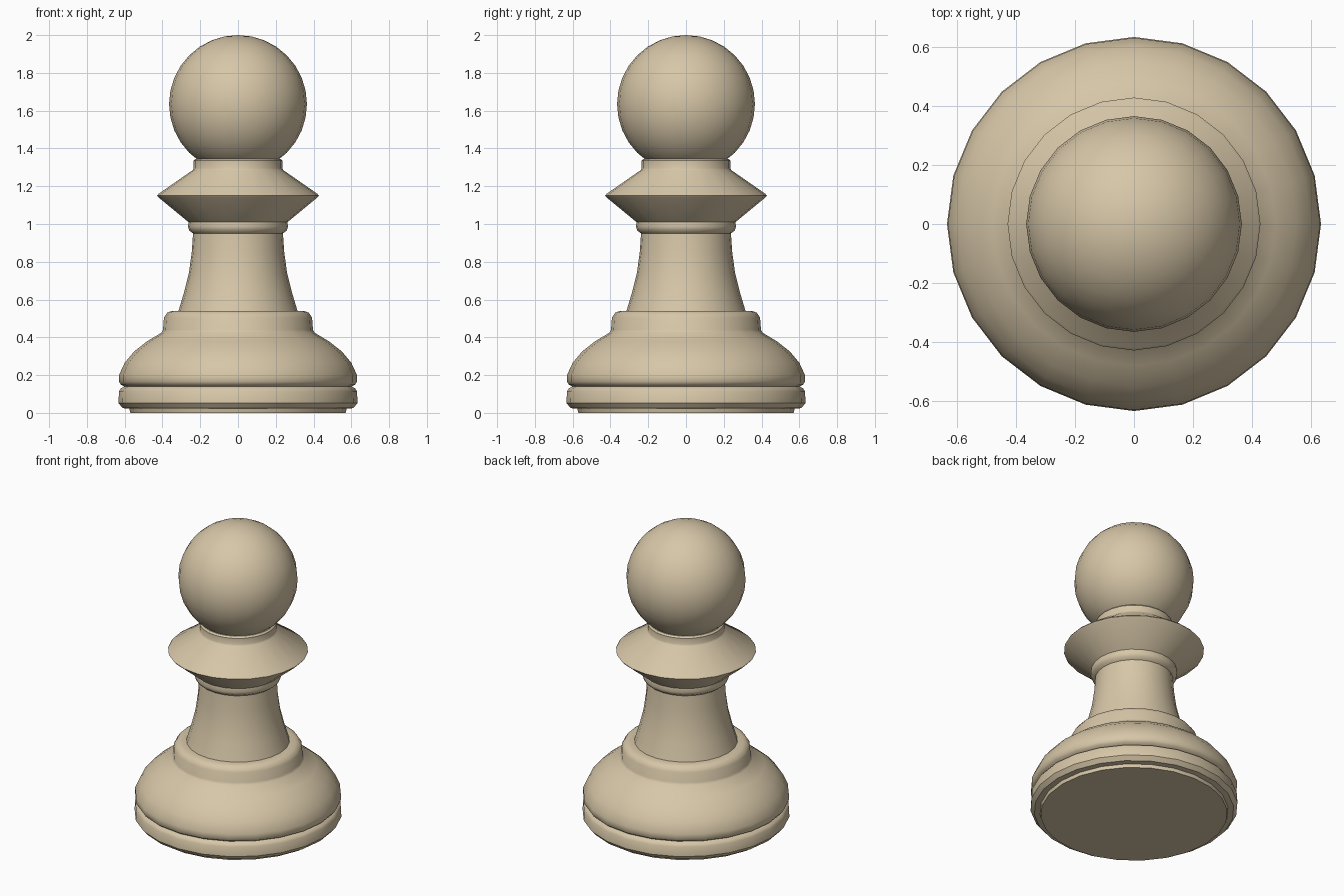
import bpy, math

if "Cube" in bpy.data.objects:
    bpy.data.objects.remove(bpy.data.objects["Cube"])

SIDES = 24

wood = bpy.data.materials.new("pale_wood")
wood.diffuse_color = (0.68, 0.57, 0.39, 1)
wood.use_nodes = True
wood.node_tree.nodes["Principled BSDF"].inputs["Base Color"].default_value = wood.diffuse_color


def lathe(name, profile, angle=35):
    """Spin (radius, height) points about z; radius 0 makes a pole."""
    verts, faces, rings = [], [], []
    for r, z in profile:
        n = 1 if r == 0 else SIDES
        rings.append(range(len(verts), len(verts) + n))
        for i in range(n):
            a = 2 * math.pi * i / SIDES
            verts.append((r * math.cos(a), r * math.sin(a), z))
    for lo, hi in zip(rings, rings[1:]):
        for i in range(SIDES):
            j = (i + 1) % SIDES
            if len(lo) == 1:
                faces.append((lo[0], hi[j], hi[i]))
            elif len(hi) == 1:
                faces.append((lo[i], lo[j], hi[0]))
            else:
                faces.append((lo[i], lo[j], hi[j], hi[i]))
    mesh = bpy.data.meshes.new(name)
    mesh.from_pydata(verts, [], faces)
    mesh.materials.append(wood)
    obj = bpy.data.objects.new(name, mesh)
    bpy.context.collection.objects.link(obj)
    bpy.ops.object.select_all(action='DESELECT')
    obj.select_set(True)
    bpy.context.view_layer.objects.active = obj
    bpy.ops.object.shade_smooth_by_angle(angle=math.radians(angle))
    return obj


# Foot, domed base, stem and collar in one turned profile
lathe("turned_body", [
    (0, 0), (0.57, 0), (0.575, 0.022), (0.61, 0.025), (0.633, 0.052),
    (0.63, 0.115), (0.62, 0.13), (0.602, 0.14), (0.62, 0.15),
    (0.63, 0.165), (0.63, 0.20), (0.60, 0.265), (0.55, 0.325),
    (0.48, 0.38), (0.405, 0.425), (0.397, 0.44), (0.392, 0.505),
    (0.375, 0.53), (0.35, 0.54), (0.315, 0.54), (0.285, 0.64),
    (0.26, 0.74), (0.245, 0.85), (0.238, 0.95), (0.258, 0.965),
    (0.265, 0.985), (0.262, 1.01), (0.42, 1.14), (0.428, 1.15),
    (0.42, 1.16), (0.24, 1.285), (0.235, 1.295), (0.235, 1.335),
    (0.225, 1.345), (0, 1.345)])

# Ball head
R, CZ, ROWS = 0.365, 1.635, 16
ball = [(R * math.sin(math.pi * k / ROWS), CZ - R * math.cos(math.pi * k / ROWS))
        for k in range(1, ROWS)]
lathe("ball_head", [(0, CZ - R)] + ball + [(0, CZ + R)])
